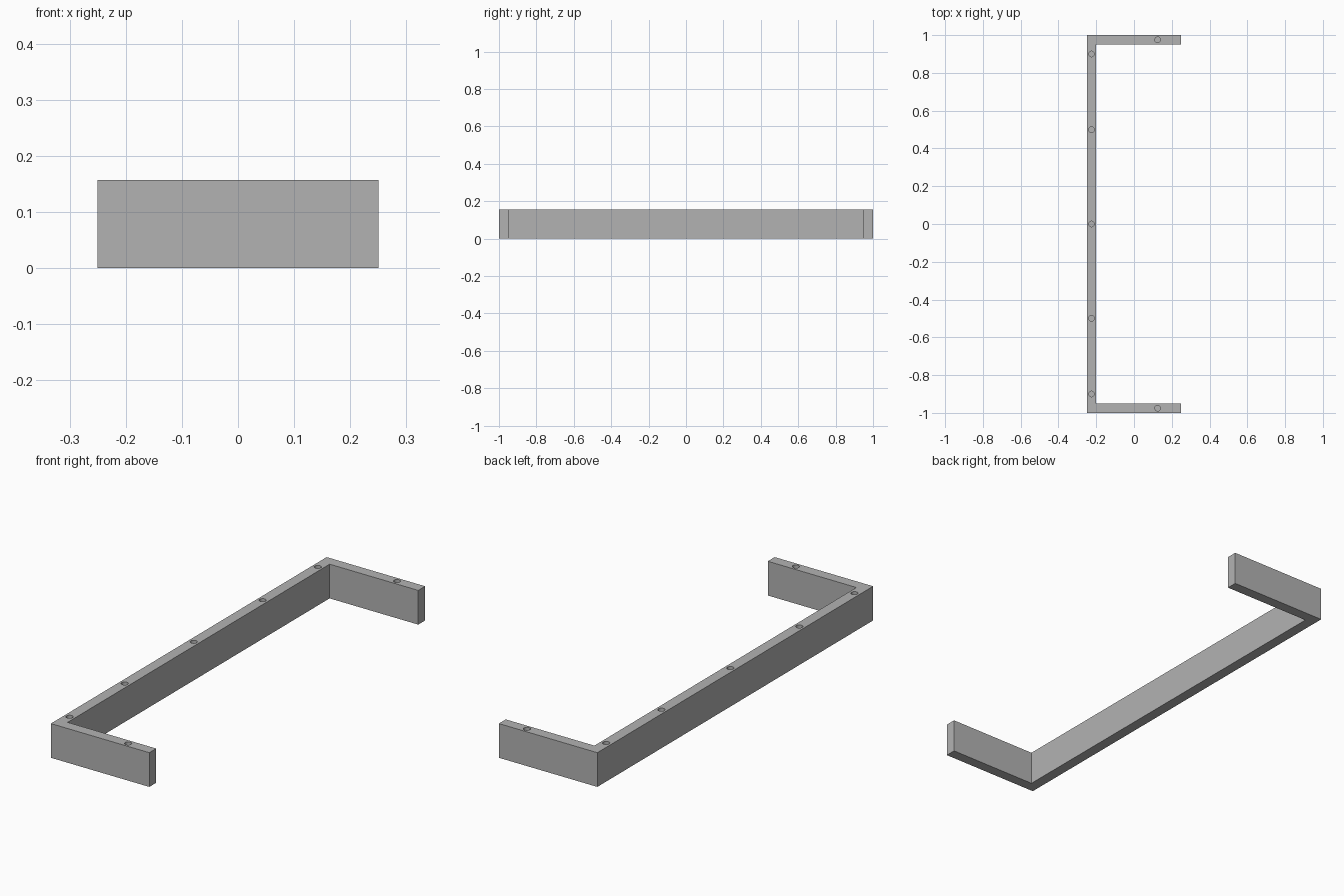
import bpy
import bmesh
from mathutils import Matrix

cube = bpy.data.objects.get("Cube")
if cube:
    bpy.data.objects.remove(cube, do_unlink=True)

HALF_X, HALF_Y, HEIGHT, WALL = 0.25, 1.0, 0.157, 0.05
HOLE_RADIUS, HOLE_DEPTH = 0.015, 0.08

grey = bpy.data.materials.new("grey")
grey.use_nodes = True
colour = (0.45, 0.45, 0.45, 1)
grey.diffuse_color = colour
grey.node_tree.nodes["Principled BSDF"].inputs["Base Color"].default_value = colour


def add_object(name, bm):
    bmesh.ops.recalc_face_normals(bm, faces=bm.faces)
    mesh = bpy.data.meshes.new(name)
    bm.to_mesh(mesh)
    bm.free()
    mesh.materials.append(grey)
    obj = bpy.data.objects.new(name, mesh)
    bpy.context.collection.objects.link(obj)
    return obj


# C-shaped frame: half the outline, mirrored along y, then extruded upward
inner_x, inner_y = -HALF_X + WALL, HALF_Y - WALL
half = [(-HALF_X, HALF_Y), (HALF_X, HALF_Y), (HALF_X, inner_y), (inner_x, inner_y)]
outline = half + [(x, -y) for x, y in reversed(half)]
bm = bmesh.new()
base = bm.faces.new([bm.verts.new((x, y, 0)) for x, y in outline])
top = bmesh.ops.extrude_face_region(bm, geom=[base], use_keep_orig=True)
top_verts = [v for v in top["geom"] if isinstance(v, bmesh.types.BMVert)]
bmesh.ops.translate(bm, verts=top_verts, vec=(0, 0, HEIGHT))
frame = add_object("bracket_frame", bm)

# Blind screw holes along the long rail and one on each arm
holes = [(-HALF_X + WALL / 2, y) for y in (-0.9, -0.5, 0, 0.5, 0.9)]
holes += [(HALF_X / 2, side * (HALF_Y - WALL / 2)) for side in (-1, 1)]
bm = bmesh.new()
for x, y in holes:
    bmesh.ops.create_cone(bm, cap_ends=True, segments=32, radius1=HOLE_RADIUS,
                          radius2=HOLE_RADIUS, depth=HOLE_DEPTH * 2,
                          matrix=Matrix.Translation((x, y, HEIGHT)))
cutter = add_object("hole_cutter", bm)
cutter.hide_render = True

cut = frame.modifiers.new("screw_holes", "BOOLEAN")
cut.operation = "DIFFERENCE"
cut.solver = "EXACT"
cut.object = cutter

# Apply the cut and smooth the hole walls, keeping all edges sharp
bpy.ops.object.select_all(action="DESELECT")
frame.select_set(True)
bpy.context.view_layer.objects.active = frame
bpy.ops.object.modifier_apply(modifier=cut.name)
bpy.data.objects.remove(cutter, do_unlink=True)
bpy.ops.object.shade_smooth_by_angle(angle=0.52)
